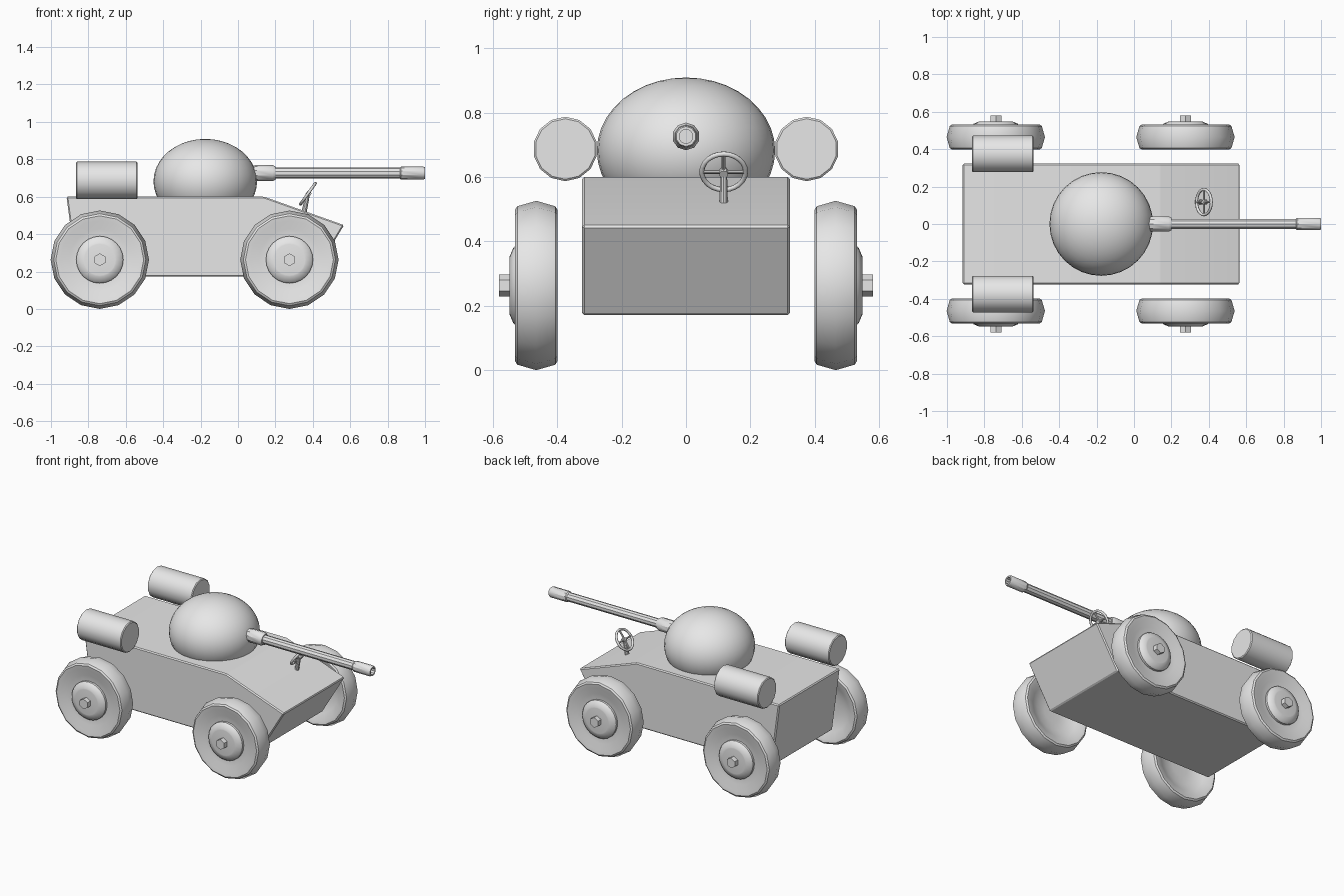
import bpy, bmesh, math
from mathutils import Vector, Matrix

if "Cube" in bpy.data.objects:
    bpy.data.objects.remove(bpy.data.objects["Cube"])

grey = bpy.data.materials.new("plain grey")
grey.diffuse_color = (0.8, 0.8, 0.8, 1)
grey.use_nodes = True
grey.node_tree.nodes["Principled BSDF"].inputs["Base Color"].default_value = grey.diffuse_color


def finish(name, bm, angle=35):
    """Fix normals, smooth by angle and turn the bmesh into an object."""
    bmesh.ops.recalc_face_normals(bm, faces=bm.faces)
    for f in bm.faces:
        f.smooth = True
    for e in bm.edges:
        e.smooth = e.calc_face_angle(0) < math.radians(angle)
    me = bpy.data.meshes.new(name)
    bm.to_mesh(me)
    bm.free()
    me.materials.append(grey)
    ob = bpy.data.objects.new(name, me)
    bpy.context.collection.objects.link(ob)
    return ob


def lathe(name, profile, n, origin, axis, angle=35):
    """Revolve (distance along axis, radius) points; ends are capped."""
    bm = bmesh.new()
    rot = Vector(axis).to_track_quat('Z', 'X').to_matrix().to_4x4()
    m = Matrix.Translation(origin) @ rot
    rings = []
    for t, r in profile:
        rings.append([bm.verts.new(m @ Vector((r * math.cos(a), r * math.sin(a), t)))
                      for a in (2 * math.pi * i / n for i in range(n))])
    for a, b in zip(rings, rings[1:]):
        for i in range(n):
            j = (i + 1) % n
            bm.faces.new((a[i], a[j], b[j], b[i]))
    bm.faces.new(rings[0])
    bm.faces.new(rings[-1])
    return finish(name, bm, angle)


# hull: side profile extruded across the width, edges slightly bevelled
bm = bmesh.new()
side = [(-0.917, 0.60), (0.14, 0.60), (0.567, 0.448), (0.40, 0.172), (-0.86, 0.172)]
face = bm.faces.new([bm.verts.new((x, -0.323, z)) for x, z in side])
ext = bmesh.ops.extrude_face_region(bm, geom=[face])
bmesh.ops.translate(bm, vec=(0, 0.646, 0),
                    verts=[v for v in ext["geom"] if isinstance(v, bmesh.types.BMVert)])
bmesh.ops.recalc_face_normals(bm, faces=bm.faces)
bmesh.ops.bevel(bm, geom=list(bm.edges), offset=0.007, segments=1, affect='EDGES')
finish("hull", bm, 15)

# turret: flattened sphere cut off at the deck
bm = bmesh.new()
bmesh.ops.create_uvsphere(bm, u_segments=32, v_segments=20, radius=1)
bmesh.ops.transform(bm, verts=bm.verts, matrix=Matrix.Translation((-0.175, 0, 0.682))
                    @ Matrix.Diagonal((0.277, 0.277, 0.227, 1)))
cut = bmesh.ops.bisect_plane(bm, geom=bm.verts[:] + bm.edges[:] + bm.faces[:],
                             plane_co=(0, 0, 0.598), plane_no=(0, 0, -1), clear_outer=True)
bmesh.ops.contextual_create(
    bm, geom=[e for e in cut["geom_cut"] if isinstance(e, bmesh.types.BMEdge)])
finish("turret", bm)

# gun: sleeve, barrel and hollow muzzle
lathe("gun_barrel", [(0.05, 0.037), (0.098, 0.043), (0.185, 0.043), (0.2, 0.036),
                     (0.2, 0.029), (0.865, 0.029), (0.872, 0.035), (0.99, 0.035),
                     (1.0, 0.031), (1.0, 0.022), (0.9, 0.022)],
      10, (0, 0, 0.726), (1, 0, 0))

# wheels, hubs and axle bolts on both sides; rear drums
for s, label in ((-1, "right"), (1, "left")):
    for x, end in ((-0.739, "rear"), (0.275, "front")):
        c, ax = (x, 0, 0.263), (0, s, 0)
        lathe(f"{end}_{label}_tyre",
              [(0.45, 0.06), (0.445, 0.12), (0.425, 0.17), (0.403, 0.215), (0.399, 0.235),
               (0.406, 0.246), (0.465, 0.263), (0.524, 0.246), (0.531, 0.235),
               (0.527, 0.21), (0.515, 0.165), (0.51, 0.12)], 16, c, ax, 40)
        lathe(f"{end}_{label}_hub",
              [(0.47, 0.126), (0.525, 0.126), (0.536, 0.118), (0.548, 0.09), (0.549, 0.083)],
              24, c, ax)
        lathe(f"{end}_{label}_bolt", [(0.50, 0.034), (0.581, 0.034)], 6, c, ax)
    lathe(f"{label}_drum", [(-0.866, 0.094), (-0.861, 0.1), (-0.542, 0.1), (-0.537, 0.094)],
          14, (0, s * 0.375, 0.687), (1, 0, 0))

# steering wheel: tilted ring, cross spokes, hub and column
centre = Vector((0.374, 0.117, 0.616))
up = Vector((0.58, 0, 0.815))
normal = Vector((-0.815, 0, 0.58))
across = Vector((0, 1, 0))
bm = bmesh.new()
N, M = 24, 8
ring = []
for i in range(N):
    a = 2 * math.pi * i / N
    d = up * math.cos(a) + across * math.sin(a)
    ring.append([bm.verts.new(centre + d * (0.068 + 0.008 * math.cos(b))
                              + normal * 0.008 * math.sin(b))
                 for b in (2 * math.pi * k / M for k in range(M))])
for i in range(N):
    p, q = ring[i], ring[(i + 1) % N]
    for k in range(M):
        j = (k + 1) % M
        bm.faces.new((p[k], p[j], q[j], q[k]))
finish("steering_ring", bm, 60)
for d, label in ((up, "upright"), (across, "cross")):
    lathe(f"steering_{label}_spoke", [(-0.066, 0.006), (0.066, 0.006)], 8, centre, d)
lathe("steering_hub", [(-0.015, 0.014), (0.006, 0.014), (0.01, 0.009)], 10, centre, normal)
foot = Vector((0.352, 0.117, 0.512))
lathe("steering_column", [(0, 0.014), ((centre - foot).length, 0.011)],
      10, foot, centre - foot)
